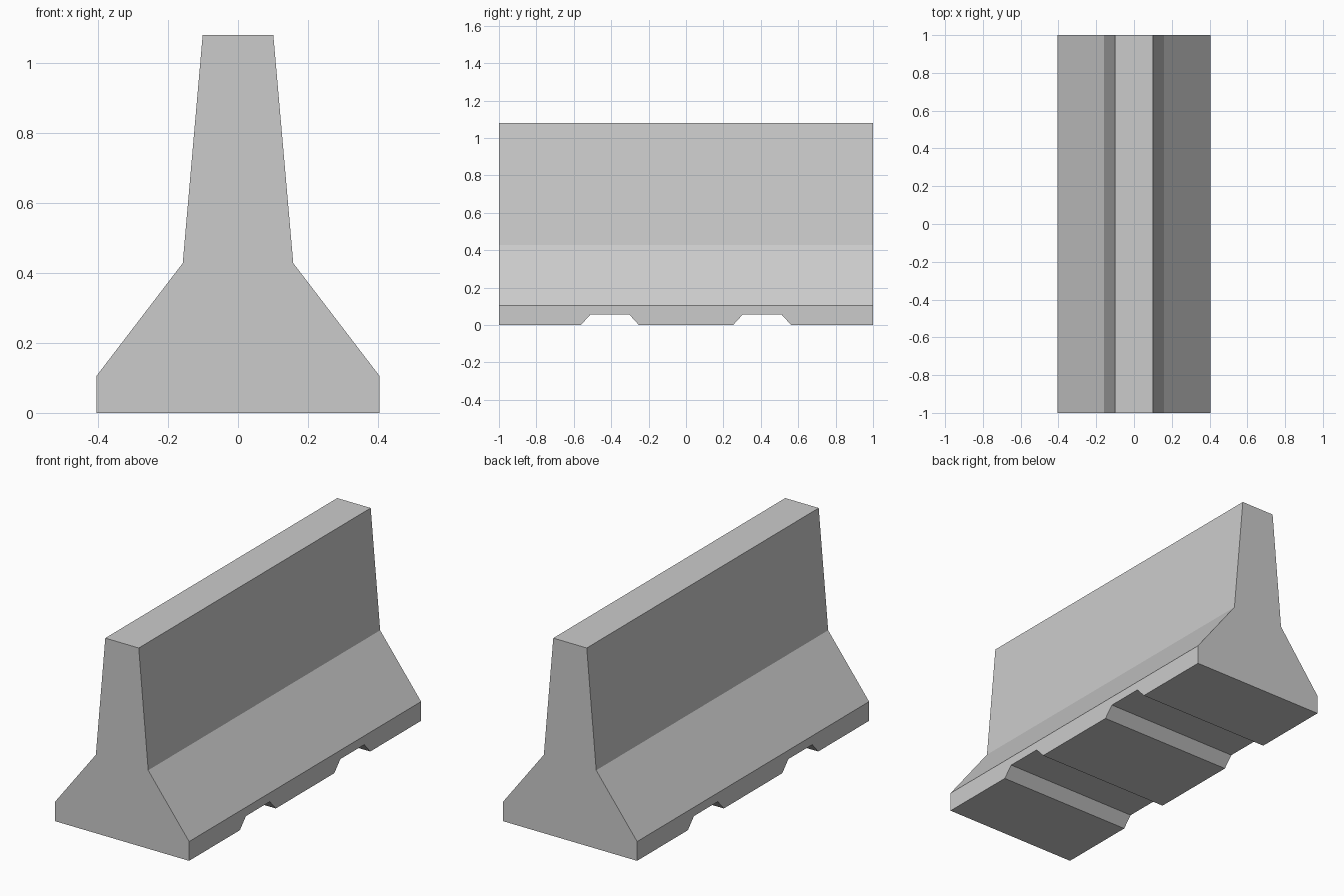
import bpy
import bmesh
from mathutils import Vector

cube = bpy.data.objects.get("Cube")
if cube:
    bpy.data.objects.remove(cube, do_unlink=True)

concrete = bpy.data.materials.new("concrete_grey")
concrete.use_nodes = True
grey = (0.6, 0.6, 0.6, 1.0)
concrete.diffuse_color = grey
concrete.node_tree.nodes["Principled BSDF"].inputs["Base Color"].default_value = grey


def prism(name, points, sweep):
    """Extrude a closed flat outline along the sweep vector."""
    bm = bmesh.new()
    face = bm.faces.new([bm.verts.new(p) for p in points])
    result = bmesh.ops.extrude_face_region(bm, geom=[face], use_keep_orig=True)
    moved = [v for v in result["geom"] if isinstance(v, bmesh.types.BMVert)]
    bmesh.ops.translate(bm, verts=moved, vec=Vector(sweep))
    bmesh.ops.recalc_face_normals(bm, faces=bm.faces)
    mesh = bpy.data.meshes.new(name)
    bm.to_mesh(mesh)
    bm.free()
    mesh.materials.append(concrete)
    obj = bpy.data.objects.new(name, mesh)
    bpy.context.collection.objects.link(obj)
    return obj


# Barrier body: mirrored cross-section swept along its length
half = [(0.405, 0), (0.405, 0.105), (0.158, 0.428), (0.101, 1.08)]
outline = half + [(-x, z) for x, z in reversed(half)]
barrier = prism("barrier_body", [(x, -1, z) for x, z in outline], (0, 2, 0))

# Two tapered lifting slots cut across the underside
slot = [(-0.205, -0.055), (0.205, -0.055), (0.103, 0.057), (-0.103, 0.057)]
for name, centre in (("front_slot_cutter", -0.407), ("back_slot_cutter", 0.407)):
    cutter = prism(name, [(-0.6, centre + y, z) for y, z in slot], (1.2, 0, 0))
    cutter.hide_render = True
    cutter.hide_viewport = True
    cut = barrier.modifiers.new(name, "BOOLEAN")
    cut.operation = "DIFFERENCE"
    cut.solver = "EXACT"
    cut.object = cutter
